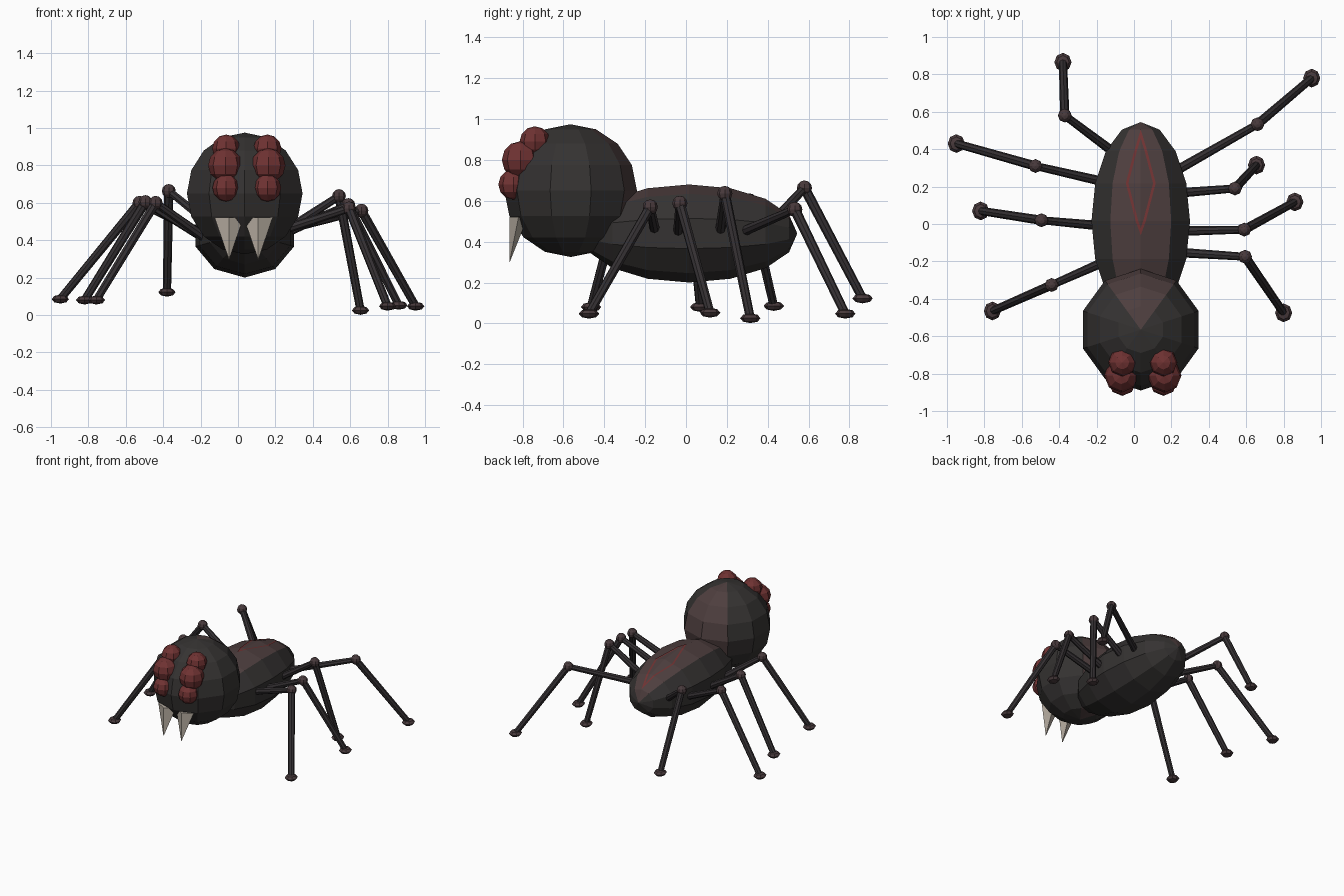
import bpy, bmesh
from math import sin, cos, pi
from mathutils import Vector

if "Cube" in bpy.data.objects:
    bpy.data.objects.remove(bpy.data.objects["Cube"])


def material(name, r, g, b):
    m = bpy.data.materials.new(name)
    m.diffuse_color = (r, g, b, 1)
    m.use_nodes = True
    m.node_tree.nodes["Principled BSDF"].inputs["Base Color"].default_value = m.diffuse_color
    return m


DARK = material("dark_shell", 0.035, 0.032, 0.031)
STRIPE = material("brown_stripe", 0.075, 0.048, 0.048)
RED = material("red", 0.16, 0.032, 0.032)
LEG = material("leg_shell", 0.035, 0.03, 0.033)
JOINT = material("joint", 0.065, 0.042, 0.045)
BONE = material("bone", 0.45, 0.4, 0.34)


def finish(name, bm, mats):
    bmesh.ops.recalc_face_normals(bm, faces=bm.faces[:])
    me = bpy.data.meshes.new(name)
    bm.to_mesh(me)
    bm.free()
    for m in mats:
        me.materials.append(m)
    ob = bpy.data.objects.new(name, me)
    bpy.context.collection.objects.link(ob)
    return ob


def ball(name, c, r, mats, seg=8, rings=6, pole="z"):
    """Flat-faced ellipsoid; a second material colours the two first columns."""
    bm = bmesh.new()

    def vert(s, t, p):
        v = (s * sin(t), s * cos(t), p) if pole == "z" else (s * sin(t), p, s * cos(t))
        return bm.verts.new([c[i] + r[i] * v[i] for i in range(3)])

    top, bottom = vert(0, 0, 1), vert(0, 0, -1)
    loops = [[vert(sin(pi * k / rings), 2 * pi * j / seg, cos(pi * k / rings))
              for j in range(seg)] for k in range(1, rings)]
    for j in range(seg):
        n = (j + 1) % seg
        faces = [bm.faces.new((top, loops[0][j], loops[0][n])),
                 bm.faces.new((bottom, loops[-1][n], loops[-1][j]))]
        for a, b in zip(loops, loops[1:]):
            faces.append(bm.faces.new((a[j], b[j], b[n], a[n])))
        if len(mats) > 1 and j in (0, seg - 1):
            for f in faces:
                f.material_index = 1
    return finish(name, bm, mats)


def rod(name, a, b, r1, r2, mat, seg=8):
    a, b = Vector(a), Vector(b)
    bm = bmesh.new()
    bmesh.ops.create_cone(bm, cap_ends=True, segments=seg, radius1=r1, radius2=r2,
                          depth=(b - a).length)
    bm.transform((b - a).to_track_quat("Z", "Y").to_matrix().to_4x4())
    bmesh.ops.translate(bm, verts=bm.verts[:], vec=(a + b) / 2)
    return finish(name, bm, [mat])


# Abdomen and head
CX = 0.036
BC, BR = (CX, 0.015, 0.44), (0.277, 0.53, 0.24)
ball("abdomen", BC, BR, [DARK, STRIPE], 10, 8, "y")
ball("head", (CX, -0.565, 0.65), (0.325, 0.325, 0.325), [DARK, STRIPE], 10, 8)


# Red diamond lying on the ridge of the abdomen
def ring(k):
    a = pi * k / 8
    return BC[1] + BR[1] * cos(a), sin(a)


rows = [(*ring(k), w) for k, w in ((1, 0), (2, 0.035), (3, 0.08), (4, 0.027))]
y5, s5 = ring(5)
f = (rows[3][0] + 0.06) / (rows[3][0] - y5)
rows.append((-0.06, 1 + (s5 - 1) * f, 0))
slope = (1 - cos(pi / 5)) * BR[2] / (sin(pi / 5) * BR[0])
bm = bmesh.new()
grid = []
for y, s, w in rows:
    z = BC[2] + BR[2] * s + 0.004
    grid.append([bm.verts.new((CX + d * w, y, z - w * slope)) for d in (-1, 0, 1)])
for p, q in zip(grid, grid[1:]):
    for i in (0, 1):
        bm.faces.new((p[i], p[i + 1], q[i + 1], q[i]))
bmesh.ops.remove_doubles(bm, verts=bm.verts[:], dist=0.0001)
bmesh.ops.dissolve_degenerate(bm, edges=bm.edges[:], dist=0.0001)
finish("back_diamond", bm, [RED])

# Eyes and fangs, mirrored about the head
for side, d in (("left", -1), ("right", 1)):
    for part, x, y, z, r in (("upper", 0.11, -0.74, 0.89, 0.075),
                             ("middle", 0.115, -0.81, 0.80, 0.092),
                             ("lower", 0.11, -0.845, 0.68, 0.074)):
        ball(f"{side}_{part}_eye", (0.047 + d * x, y, z), (r, r, r), [RED])
    bm = bmesh.new()
    fx = 0.03 + d * 0.078
    base = [bm.verts.new((fx + u, -0.82 + v, 0.52))
            for u, v in ((-0.077, 0), (0, -0.045), (0.077, 0), (0, 0.045))]
    tip = bm.verts.new((fx, -0.865, 0.295))
    bm.faces.new(base)
    for i in range(4):
        bm.faces.new((base[i], base[(i + 1) % 4], tip))
    finish(f"{side}_fang", bm, [BONE])

# Legs: hip, knee, foot
LEGS = {
    "left_leg_1": ((-0.20, -0.22, 0.43), (-0.44, -0.326, 0.60), (-0.757, -0.465, 0.08)),
    "left_leg_2": ((-0.227, -0.005, 0.44), (-0.495, 0.02, 0.604), (-0.82, 0.07, 0.08)),
    "left_leg_3": ((-0.20, 0.235, 0.44), (-0.527, 0.31, 0.60), (-0.95, 0.43, 0.085)),
    "left_leg_4": ((-0.13, 0.40, 0.47), (-0.37, 0.58, 0.663), (-0.38, 0.865, 0.122)),
    "right_leg_1": ((0.286, -0.155, 0.47), (0.594, -0.175, 0.57), (0.80, -0.475, 0.047)),
    "right_leg_2": ((0.30, -0.037, 0.46), (0.59, -0.03, 0.588), (0.86, 0.118, 0.052)),
    "right_leg_3": ((0.286, 0.17, 0.47), (0.54, 0.19, 0.636), (0.655, 0.315, 0.025)),
    "right_leg_4": ((0.26, 0.305, 0.46), (0.66, 0.533, 0.558), (0.95, 0.78, 0.047)),
}
for name, pts in LEGS.items():
    hip, knee, foot = map(Vector, pts)
    inner = hip + (hip - knee).normalized() * 0.08
    rod(name + "_upper", inner, knee, 0.026, 0.021, LEG)
    rod(name + "_lower", knee, foot, 0.025, 0.022, LEG)
    ball(name + "_knee", knee, (0.037, 0.037, 0.037), [JOINT])
    ball(name + "_foot", foot, (0.046, 0.05, 0.024), [JOINT], 8, 4)
